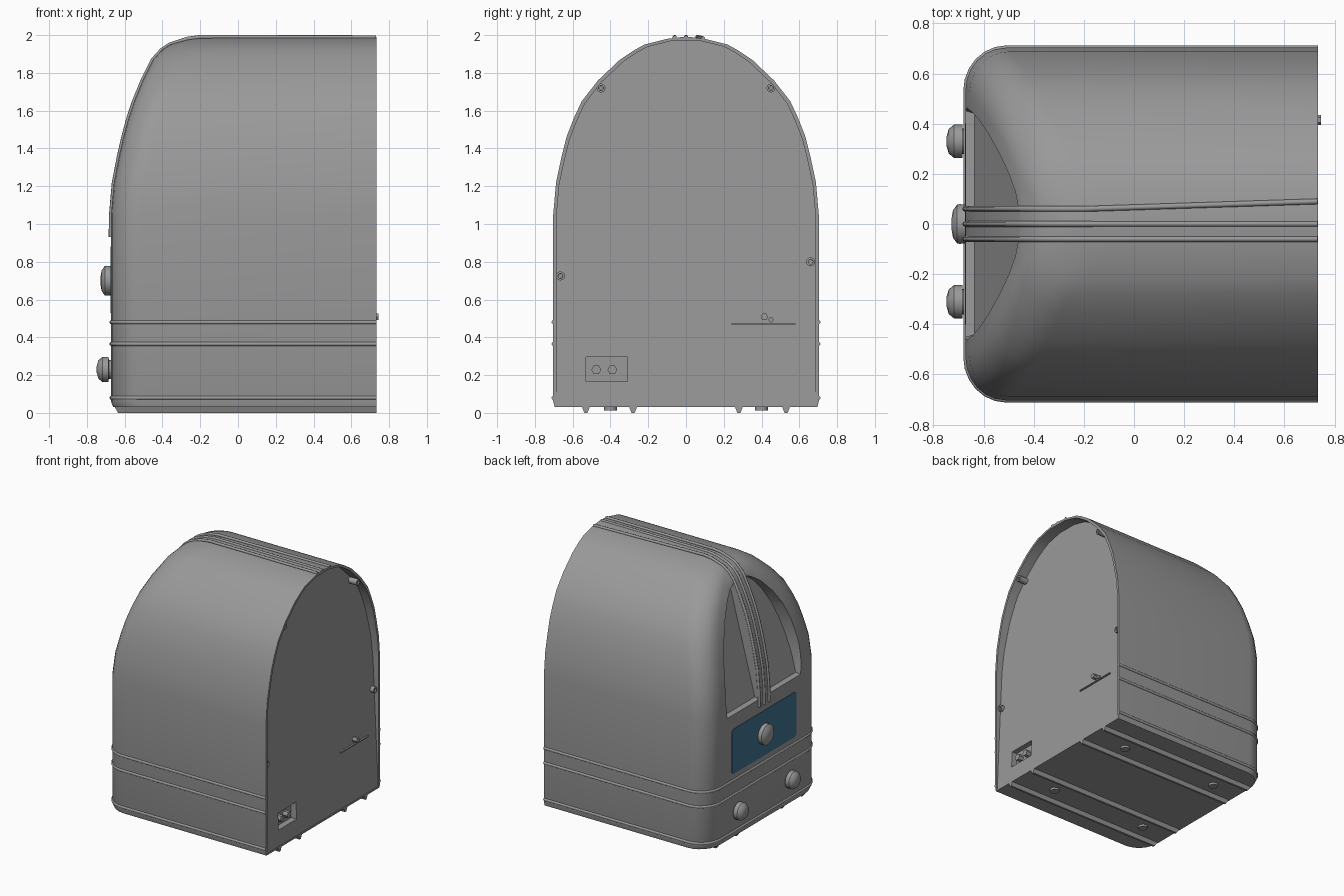
import bpy, bmesh, math

if "Cube" in bpy.data.objects:
    bpy.data.objects.remove(bpy.data.objects["Cube"])

# (z, half width, front x) slices of the domed cabinet
ROWS = [(.03, .695, -.66), (.06, .703, -.672), (1.05, .703, -.672), (1.22, .688, -.657),
        (1.36, .658, -.630), (1.46, .633, -.607), (1.56, .594, -.58), (1.65, .552, -.55),
        (1.76, .466, -.505), (1.87, .35, -.45), (1.92, .275, -.405), (1.95, .22, -.36),
        (1.98, .10, -.27), (1.99, .02, -.2)]
BACK = .733

grey = bpy.data.materials.new('dark_grey')
grey.diffuse_color = (.32, .32, .32, 1)
grey.use_nodes = True
grey.node_tree.nodes["Principled BSDF"].inputs["Base Color"].default_value = grey.diffuse_color
blue = bpy.data.materials.new('dial_blue')
blue.diffuse_color = (.053, .165, .275, 1)
blue.use_nodes = True
blue.node_tree.nodes["Principled BSDF"].inputs["Base Color"].default_value = blue.diffuse_color


def make(name, verts, faces, mat=grey):
    me = bpy.data.meshes.new(name)
    me.from_pydata(verts, [], faces)
    bm = bmesh.new()
    bm.from_mesh(me)
    bmesh.ops.recalc_face_normals(bm, faces=bm.faces)
    bm.to_mesh(me)
    bm.free()
    me.materials.append(mat)
    ob = bpy.data.objects.new(name, me)
    bpy.context.collection.objects.link(ob)
    smooth(ob)
    return ob


def activate(ob):
    bpy.ops.object.select_all(action='DESELECT')
    ob.select_set(True)
    bpy.context.view_layer.objects.active = ob


def smooth(ob, angle=35):
    activate(ob)
    bpy.ops.object.shade_smooth_by_angle(angle=math.radians(angle))


def u_slice(w, f):
    """Half-open U outline: straight sides, rounded front corners."""
    rx, ry, n = .16, min(.17, w * .9), 7
    half = [(BACK, w)]
    for i in range(n):
        a = math.pi / 2 * i / (n - 1)
        half.append((f + rx - rx * math.sin(a), w - ry + ry * math.cos(a)))
    return half + [(x, -y) for x, y in reversed(half)]


def loft(name, rings, mat=grey):
    n = len(rings[0])
    verts = [p for r in rings for p in r]
    faces = [(k * n + i, k * n + (i + 1) % n, (k + 1) * n + (i + 1) % n, (k + 1) * n + i)
             for k in range(len(rings) - 1) for i in range(n)]
    faces += [tuple(range(n)), tuple(range(len(verts) - n, len(verts)))]
    return make(name, verts, faces, mat)


def lathe(name, profile, y, z, n=24):
    """Turned part about the x axis; profile is (x, radius)."""
    return loft(name, [[(x, y + r * math.cos(2 * math.pi * i / n), z + r * math.sin(2 * math.pi * i / n))
                        for i in range(n)] for x, r in profile])


def box(name, x, y, z):
    return loft(name, [[(a, y[0], z[0]), (a, y[1], z[0]), (a, y[1], z[1]), (a, y[0], z[1])] for a in x])


def tube(name, pts, r):
    cu = bpy.data.curves.new(name, 'CURVE')
    cu.dimensions = '3D'
    cu.bevel_depth, cu.bevel_resolution, cu.use_fill_caps = r, 2, True
    cu.materials.append(grey)
    sp = cu.splines.new('POLY')
    sp.points.add(len(pts) - 1)
    for p, c in zip(sp.points, pts):
        p.co = (*c, 1)
    ob = bpy.data.objects.new(name, cu)
    bpy.context.collection.objects.link(ob)
    activate(ob)
    bpy.ops.object.convert(target='MESH')
    smooth(bpy.context.object, 60)


def cut(ob, cutter):
    m = ob.modifiers.new('cut', 'BOOLEAN')
    m.operation, m.object, m.solver = 'DIFFERENCE', cutter, 'EXACT'
    activate(ob)
    bpy.ops.object.modifier_apply(modifier=m.name)
    bpy.data.objects.remove(cutter)


def panel_x(z):
    """The back panel leans inward towards the top."""
    return .73 - .045 * z


# Cabinet
cabinet = loft('cabinet', [[(x, y, z) for x, y in u_slice(w, f)] for z, w, f in ROWS])

# Recessed, leaning back panel and socket well
half = [(w - .017, z - .012) for z, w, f in ROWS[1:-1]]
half[0] = (half[0][0], .042)
outline = half + [(-y, z) for y, z in reversed(half)]
cut(cabinet, loft('back_cutter', [[(panel_x(z), y, z) for y, z in outline],
                                  [(.9, y, z) for y, z in outline]]))
cut(cabinet, box('socket_cutter', (.675, .9), (-.53, -.31), (.165, .295)))

# Arched speaker recess, split by the centre bar
arch = [(.062, .97), (.47, .97), (.472, 1.12), (.45, 1.28), (.415, 1.42), (.365, 1.55),
        (.295, 1.67), (.21, 1.77), (.13, 1.83), (.062, 1.855)]
for s in (1, -1):
    front = [(-.9, s * y, z) for y, z in arch]
    rear = []
    for y, z in arch:
        yy, zz = .062 + (y - .062) * .93, 1.0 + (z - .97) * .95
        rear.append((-.637 + (zz - 1.0) * .265, s * yy, zz))
    # tapered walls between mouth and rear outline
    mouth = [(r[0] - .10, f[1], f[2]) for r, f in zip(rear, front)]
    cut(cabinet, loft('recess_cutter', [front, mouth, rear]))
smooth(cabinet)

# Three ribs over the top and down the front
for y0, y1 in ((-.06, -.06), (0, 0), (.06, .09)):
    path = [(-.674, y0, .93)] + [(f, y0, z) for z, w, f in ROWS[2:]]
    path.append((BACK - .002, y1, 1.988 if y1 < .08 else 1.983))
    tube('crest_rib', path, .011)

# Horizontal bands round the cabinet
for z in (.08, .365, .48):
    tube('side_band', [(x, y, z) for x, y in u_slice(.701, -.67)], .011)

# Blue dial panel with rounded corners
dial = []
for cy, cz, a0 in ((.37, .85, 0), (-.37, .85, 90), (-.37, .56, 180), (.37, .56, 270)):
    for k in range(5):
        a = math.radians(a0 + 22.5 * k)
        dial.append((cy + .03 * math.cos(a), cz + .03 * math.sin(a)))
loft('dial_panel', [[(x, y, z) for y, z in dial] for x in (-.65, -.675)], blue)

# Knobs
lathe('tuning_knob', [(-.65, .077), (-.695, .079), (-.705, .078), (-.722, .055), (-.728, .02)], 0, .70)
for y in (.33, -.31):
    lathe('lower_knob', [(-.65, .05), (-.684, .05), (-.685, .067), (-.717, .067),
                         (-.739, .049), (-.748, .018)], y, .23)

# Runners and round pads under the base
for y in (-.53, -.28, .28, .53):
    loft('base_runner', [[(x0, y - .022, .035), (x0, y + .022, .035), (x1, y + .008, 0), (x1, y - .008, 0)]
                         for x0, x1 in ((-.655, -.635), (BACK, BACK))])
for x in (-.42, .42):
    for y in (-.4, .4):
        bpy.ops.mesh.primitive_cylinder_add(vertices=16, radius=.034, depth=.025, location=(x, y, .026))
        bpy.context.object.name = 'base_pad'
        bpy.context.object.data.materials.append(grey)

# Screw bosses inside the back rim
for y, z in ((.45, 1.72), (-.45, 1.72), (.66, .80), (-.665, .725)):
    lathe('screw_boss', [(.63, .024), (.722, .024), (.723, .013), (.712, .012)], y, z, 12)

# Back panel fittings
for y in (-.475, -.39):
    lathe('socket_pin', [(.66, .026), (.715, .026)], y, .228, 6)
box('aerial_ledge', (.66, panel_x(.47) + .012), (.24, .58), (.466, .474))
lathe('aerial_terminal', [(.66, .02), (.745, .02)], .415, .508, 6)
lathe('aerial_screw', [(.66, .014), (.72, .014)], .45, .493, 8)
